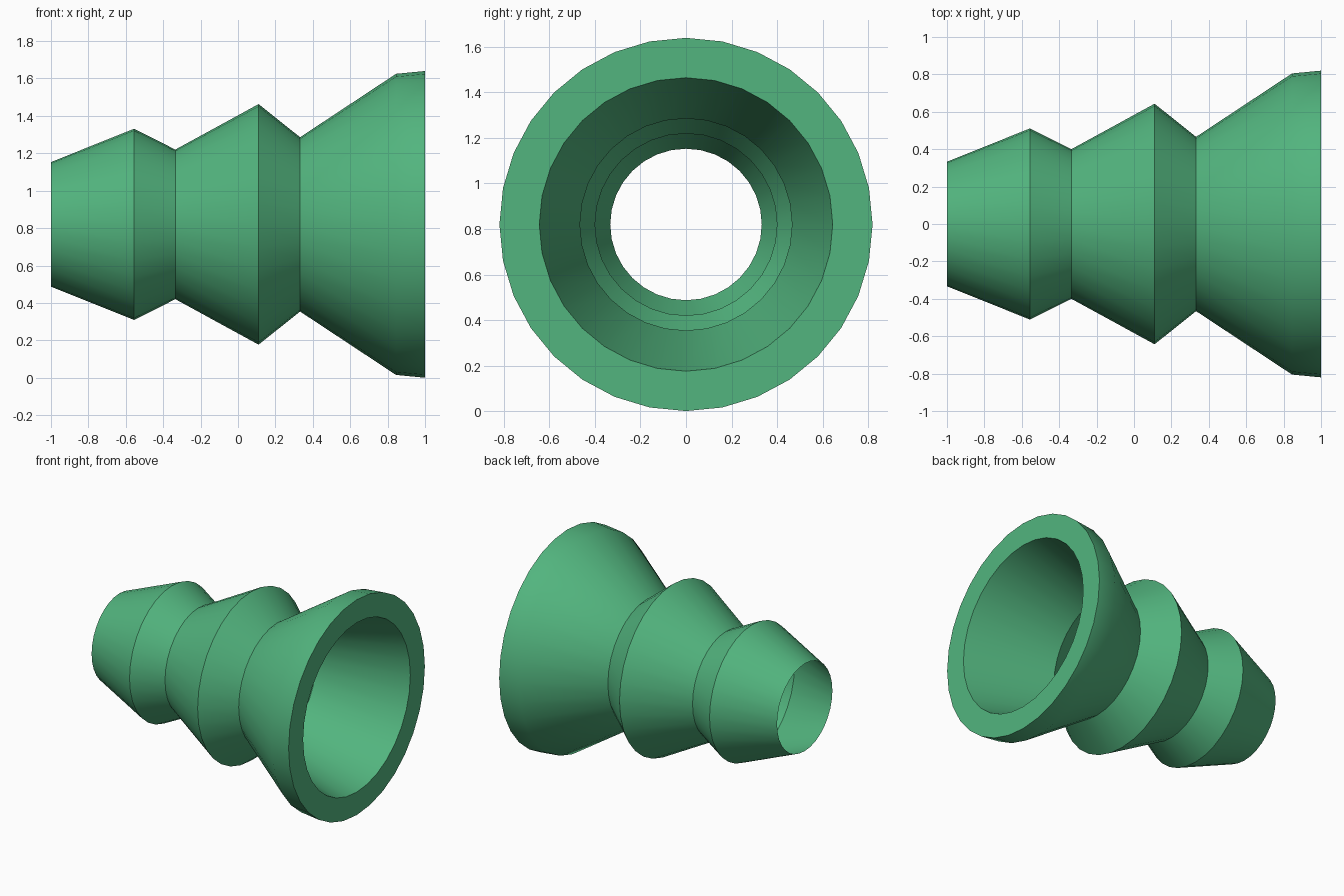
import bpy
import bmesh
import math
from mathutils import Matrix, Vector

cube = bpy.data.objects.get("Cube")
if cube:
    bpy.data.objects.remove(cube, do_unlink=True)

SIDES = 32
AXIS_HEIGHT = 0.82

green = bpy.data.materials.new("green")
green.use_nodes = True
colour = (0.085, 0.46, 0.21, 1.0)
green.diffuse_color = colour
green.node_tree.nodes["Principled BSDF"].inputs["Base Color"].default_value = colour

# Thin-walled stepped body, then the flat rim and the funnel back to the neck: (x, radius)
profile = [(-1, 0.333), (-0.556, 0.511), (-0.335, 0.4), (0.11, 0.643),
           (0.332, 0.466), (0.845, 0.805), (1, 0.82), (1, 0.645), (0.332, 0.466)]

# Lathe the profile around the x axis
bm = bmesh.new()
verts = [bm.verts.new((x, 0, r)) for x, r in profile]
edges = [bm.edges.new(pair) for pair in zip(verts, verts[1:])]
bmesh.ops.spin(bm, geom=verts + edges, cent=(0, 0, 0), axis=(1, 0, 0),
               angle=math.tau, steps=SIDES, use_duplicate=False)
bmesh.ops.remove_doubles(bm, verts=bm.verts, dist=0.0005)

# Point body faces outward, the rim forward and the funnel inward
for face in bm.faces:
    face.normal_update()
    mid = face.calc_center_median()
    radial = Vector((0, mid.y, mid.z)).normalized()
    funnel = all(v.co.x > 0.3 for v in face.verts) and \
        max(v.co.yz.length for v in face.verts) < 0.7
    if abs(face.normal.x) > 0.99:
        want = Vector((1, 0, 0))
    else:
        want = -radial if funnel else radial
    if face.normal.dot(want) < 0:
        face.normal_flip()
bmesh.ops.transform(bm, matrix=Matrix.Translation((0, 0, AXIS_HEIGHT)), verts=bm.verts)

mesh = bpy.data.meshes.new("stepped_funnel")
bm.to_mesh(mesh)
bm.free()
mesh.materials.append(green)
body = bpy.data.objects.new("stepped_funnel", mesh)
bpy.context.collection.objects.link(body)

# Smooth walls with crisp ridges
bpy.ops.object.select_all(action="DESELECT")
body.select_set(True)
bpy.context.view_layer.objects.active = body
bpy.ops.object.shade_smooth_by_angle(angle=math.radians(30))
